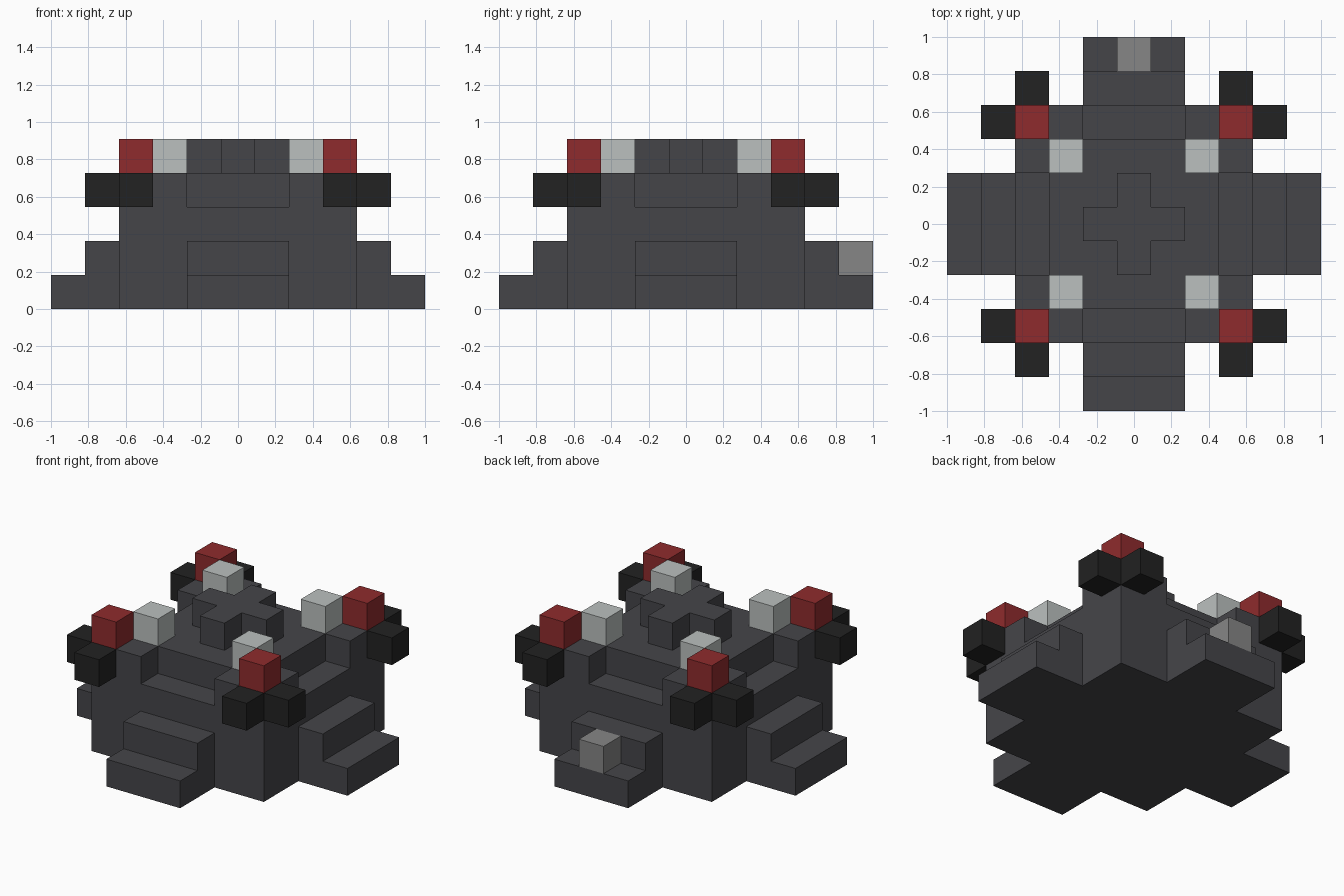
import bpy, bmesh
from itertools import product
from mathutils import Vector

U = 2 / 11  # edge of one block

if "Cube" in bpy.data.objects:
    bpy.data.objects.remove(bpy.data.objects["Cube"], do_unlink=True)


def material(name, rgb):
    linear = [((c / 255 + 0.055) / 1.055) ** 2.4 for c in rgb]
    mat = bpy.data.materials.new(name)
    mat.use_nodes = True
    mat.diffuse_color = (*linear, 1)
    mat.node_tree.nodes["Principled BSDF"].inputs["Base Color"].default_value = (*linear, 1)
    return mat


def block(xs, ys, zs):
    """Set of grid cells covering inclusive ranges."""
    return set(product(*(range(a, b + 1) for a, b in (xs, ys, zs))))


def build(name, cells, mat):
    """Skin a set of grid cells with its outer faces only."""
    bm = bmesh.new()
    for cell in cells:
        for axis, sign in product(range(3), (-1, 1)):
            n = Vector((0, 0, 0))
            n[axis] = sign
            if tuple(int(c + d) for c, d in zip(cell, n)) in cells:
                continue
            a = Vector((0, 0, 0))
            a[(axis + 1) % 3] = 1
            b = n.cross(a)
            centre = Vector(cell) + Vector((0, 0, 0.5)) + n / 2
            corners = (-a - b, a - b, a + b, b - a)
            bm.faces.new([bm.verts.new((centre + c / 2) * U) for c in corners])
    bmesh.ops.remove_doubles(bm, verts=bm.verts, dist=0.001)
    bmesh.ops.dissolve_limit(bm, angle_limit=0.01, verts=bm.verts, edges=bm.edges)
    mesh = bpy.data.meshes.new(name)
    bm.to_mesh(mesh)
    bm.free()
    mesh.materials.append(mat)
    obj = bpy.data.objects.new(name, mesh)
    bpy.context.collection.objects.link(obj)


stone = material("dark stone", (69, 69, 73))
black = material("black", (34, 34, 34))
red = material("red", (143, 43, 45))
pale = material("pale grey", (187, 192, 191))
grey = material("mid grey", (134, 134, 134))

# Main body with a notch in the upper rim of each side
body = block((-3, 3), (-3, 3), (0, 3))
for s in (-3, 3):
    body -= block((s, s), (-1, 1), (3, 3)) | block((-1, 1), (s, s), (3, 3))
build("main_body", body, stone)

# Raised cross on the roof
build("roof_cross", block((-1, 1), (0, 0), (4, 4)) | block((0, 0), (-1, 1), (4, 4)), stone)

# Two-tier steps on every side
steps = block((4, 5), (-1, 1), (0, 0)) | block((4, 4), (-1, 1), (1, 1))
for side in ("left", "back", "right", "front"):
    build(side + "_steps", steps, stone)
    steps = {(-y, x, z) for x, y, z in steps}

# Corner clusters
for sx, sy in product((-1, 1), (-1, 1)):
    corner = ("front_" if sy < 0 else "back_") + ("left" if sx > 0 else "right")
    build(corner + "_inner_block", {(2 * sx, 2 * sy, 4)}, pale)
    build(corner + "_red_block", {(3 * sx, 3 * sy, 4)}, red)
    build(corner + "_side_bracket", {(4 * sx, 3 * sy, 3)}, black)
    build(corner + "_end_bracket", {(3 * sx, 4 * sy, 3)}, black)

# Single block on the back step
build("back_step_block", {(0, 5, 1)}, grey)
